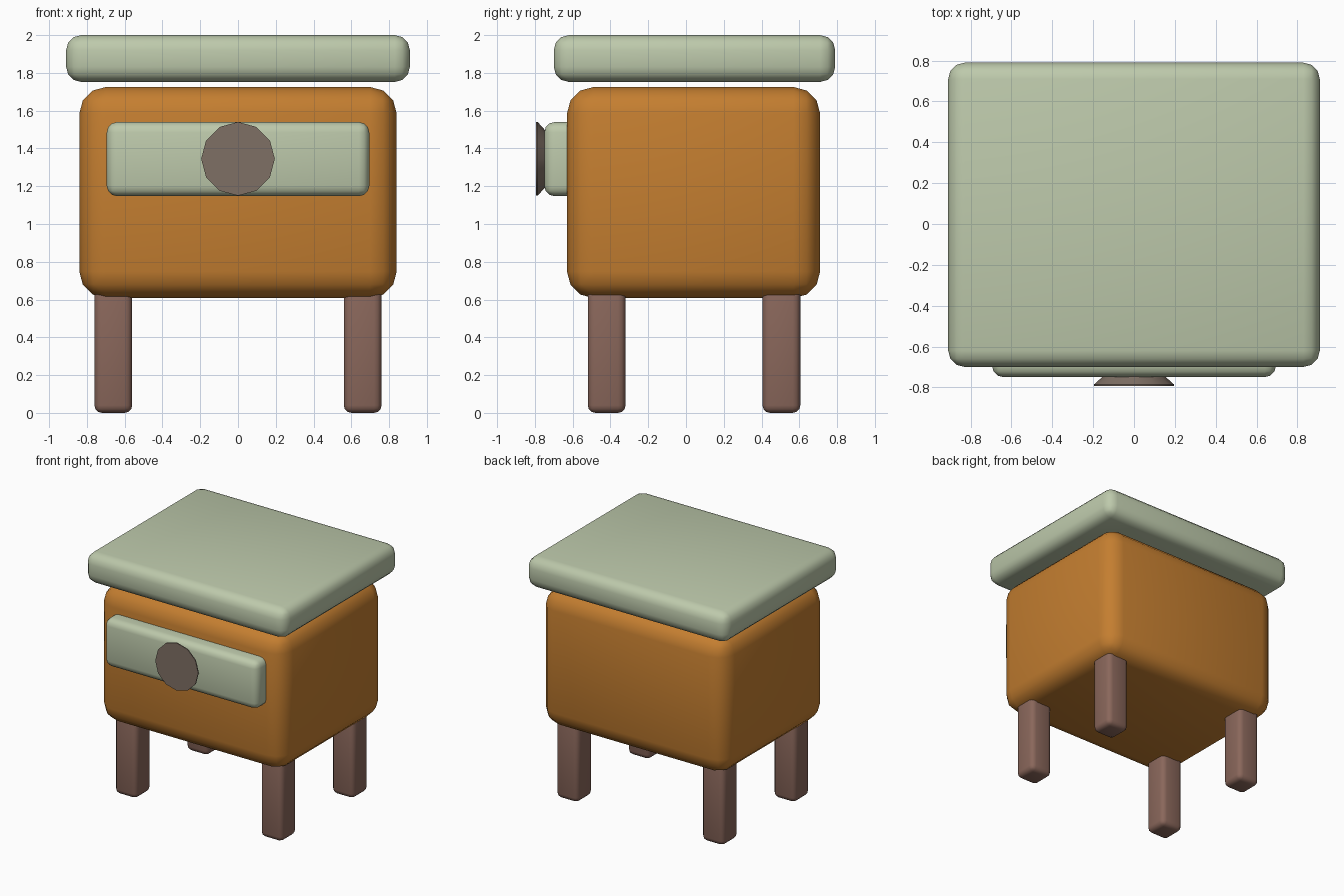
import bpy, bmesh, math
from mathutils import Matrix

if "Cube" in bpy.data.objects:
    bpy.data.objects.remove(bpy.data.objects["Cube"])


def material(name, r, g, b):
    # sRGB 0-255 to linear
    def lin(c):
        c /= 255
        return c / 12.92 if c <= 0.04045 else ((c + 0.055) / 1.055) ** 2.4
    m = bpy.data.materials.new(name)
    m.diffuse_color = (lin(r), lin(g), lin(b), 1)
    m.use_nodes = True
    m.node_tree.nodes["Principled BSDF"].inputs["Base Color"].default_value = m.diffuse_color
    return m


sage = material("sage_green", 189, 201, 171)
orange = material("orange_wood", 196, 126, 48)
brown = material("brown_wood", 138, 103, 91)
taupe = material("taupe", 127, 112, 101)


def add_object(name, bm, mat):
    me = bpy.data.meshes.new(name)
    bm.to_mesh(me)
    bm.free()
    ob = bpy.data.objects.new(name, me)
    bpy.context.collection.objects.link(ob)
    me.materials.append(mat)
    return ob


def rounded_box(name, x, y, z, bevel, mat, segments=3):
    """Smooth bevelled box from (min, max) ranges."""
    bm = bmesh.new()
    bmesh.ops.create_cube(bm, size=1)
    for v in bm.verts:
        for i, (lo, hi) in enumerate((x, y, z)):
            v.co[i] = hi if v.co[i] > 0 else lo
    bmesh.ops.bevel(bm, geom=bm.edges[:], offset=bevel, segments=segments,
                    profile=0.5, affect='EDGES')
    for f in bm.faces:
        f.smooth = True
    return add_object(name, bm, mat)


# Table top, cabinet and drawer front
rounded_box("table_top", (-0.91, 0.91), (-0.70, 0.79), (1.752, 2.0), 0.08, sage)
rounded_box("cabinet", (-0.84, 0.84), (-0.63, 0.71), (0.608, 1.725), 0.14, orange)
rounded_box("drawer", (-0.695, 0.695), (-0.75, -0.50), (1.147, 1.54), 0.055, sage)

# Four legs
for side, x in (("left", -0.66), ("right", 0.66)):
    for end, y in (("front", -0.42), ("back", 0.505)):
        rounded_box(f"{end}_{side}_leg", (x - 0.1, x + 0.1), (y - 0.1, y + 0.1),
                    (0.0, 0.70), 0.04, brown)

# Drawer knob: twelve-sided disc flaring towards the front
bm = bmesh.new()
rings = []
for r, y in ((0.145, -0.74), (0.195, -0.785), (0.195, -0.793)):
    rings.append([bm.verts.new((r * math.cos(i * math.pi / 6), y,
                                1.345 + r * math.sin(i * math.pi / 6)))
                  for i in range(12)])
for a, b in zip(rings, rings[1:]):
    for i in range(12):
        j = (i + 1) % 12
        bm.faces.new((a[i], a[j], b[j], b[i])).smooth = True
bm.faces.new(rings[0])
bm.faces.new(rings[-1])
bmesh.ops.recalc_face_normals(bm, faces=bm.faces[:])
knob = add_object("drawer_knob", bm, taupe)
bpy.context.view_layer.objects.active = knob
knob.select_set(True)
bpy.ops.object.shade_smooth_by_angle(angle=math.radians(35))
